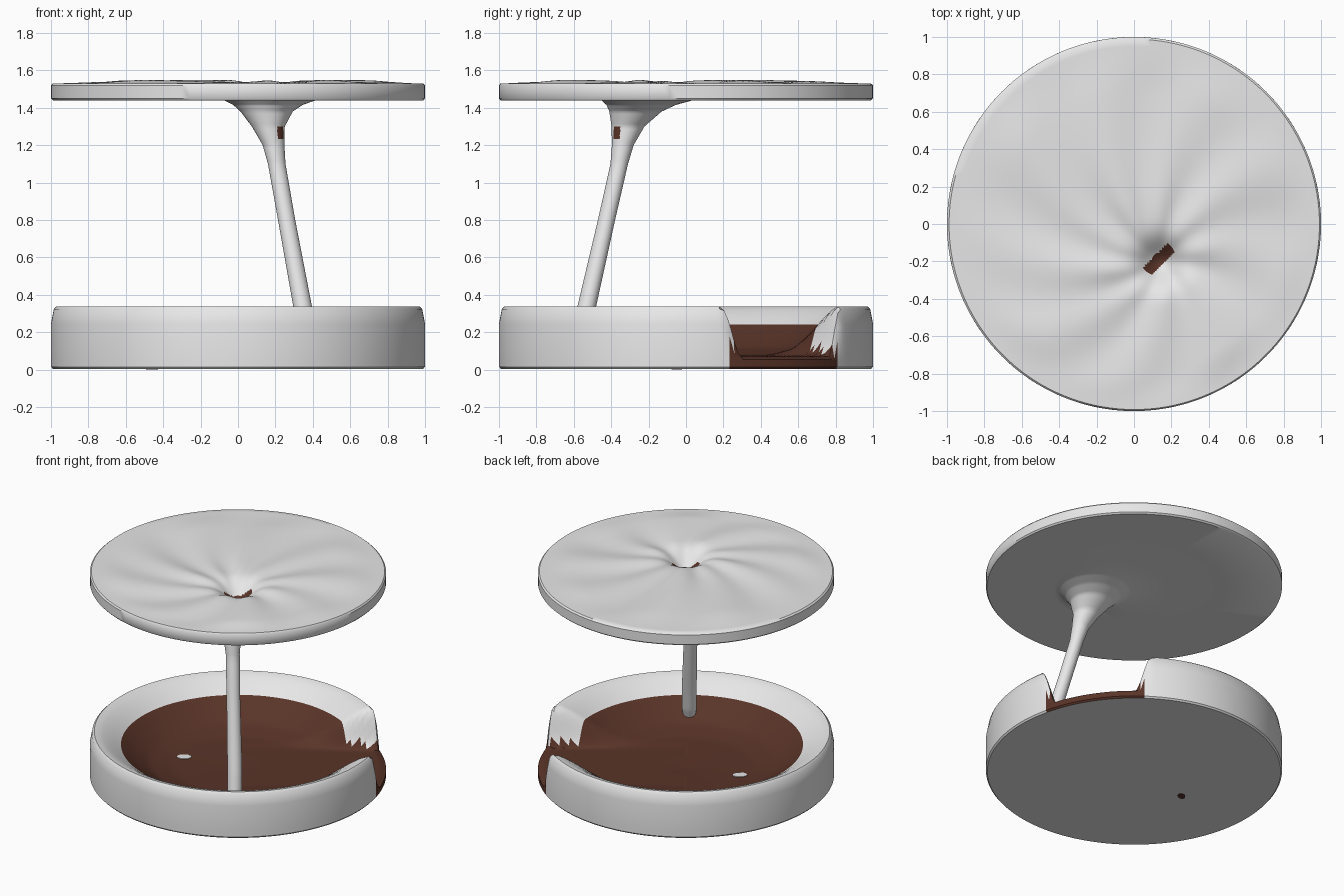
import bpy, bmesh, math
from mathutils import Vector

if "Cube" in bpy.data.objects:
    bpy.data.objects.remove(bpy.data.objects["Cube"])


def material(name, rgb):
    m = bpy.data.materials.new(name)
    m.diffuse_color = (*rgb, 1)
    m.use_nodes = True
    m.node_tree.nodes["Principled BSDF"].inputs["Base Color"].default_value = m.diffuse_color
    return m


WHITE = material("pale_white", (0.8, 0.8, 0.8))
BROWN = material("dark_brown", (0.10, 0.034, 0.021))


def lerp_table(table, x):
    """Piecewise linear lookup in [(x, value), ...]."""
    for (x0, v0), (x1, v1) in zip(table, table[1:]):
        if x <= x1:
            return v0 + (v1 - v0) * (x - x0) / (x1 - x0)
    return table[-1][1]


def smoothstep(a, b, x):
    t = max(0, min(1, (x - a) / (b - a)))
    return t * t * (3 - 2 * t)


def loft(name, rings, is_brown, angle=40):
    """Skin closed rings of points, cap both ends, colour faces by a rule."""
    bm = bmesh.new()
    vr = [[bm.verts.new(p) for p in ring] for ring in rings]
    n = len(vr[0])
    for a, b in zip(vr, vr[1:]):
        for i in range(n):
            j = (i + 1) % n
            bm.faces.new((a[i], a[j], b[j], b[i]))
    for ring in (vr[0], vr[-1]):
        bm.faces.new(ring)
    bmesh.ops.recalc_face_normals(bm, faces=bm.faces)
    for f in bm.faces:
        f.material_index = int(is_brown(f.calc_center_median(), f.normal))
    me = bpy.data.meshes.new(name)
    bm.to_mesh(me)
    bm.free()
    me.materials.append(WHITE)
    me.materials.append(BROWN)
    ob = bpy.data.objects.new(name, me)
    bpy.context.collection.objects.link(ob)
    bpy.ops.object.select_all(action='DESELECT')
    ob.select_set(True)
    bpy.context.view_layer.objects.active = ob
    bpy.ops.object.shade_smooth_by_angle(angle=math.radians(angle))
    return ob


# --- Bowl: concave dish with a pouring notch cut through its rim ---
PROFILE = [(0, 0.065), (0.45, 0.08), (0.6, 0.115), (0.7, 0.175), (0.79, 0.24),
           (0.86, 0.29), (0.93, 0.33), (0.98, 0.34), (1, 0.335)]
NOTCH = math.radians(34)
FLOOR = 0.07


def notch_coords(x, y):
    along = x * math.cos(NOTCH) + y * math.sin(NOTCH)
    across = -x * math.sin(NOTCH) + y * math.cos(NOTCH)
    return along, across


def bowl_height(x, y):
    h = lerp_table(PROFILE, math.hypot(x, y))
    along, across = notch_coords(x, y)
    if along > 0 and h > FLOOR:
        h = FLOOR + (h - FLOOR) * smoothstep(0.28, 0.385, abs(across))
    return h


def bowl_brown(c, n):
    along, across = notch_coords(c.x, c.y)
    r = math.hypot(c.x, c.y)
    if n.z < -0.9:
        return False
    if r < 0.79:                       # pool lining the dish
        return True
    if along < 0 or abs(across) > 0.35:
        return False
    return c.z < 0.11                  # spill through the notch and over the lip


SEG = 240
CIRCLE = [(math.cos(2 * math.pi * i / SEG), math.sin(2 * math.pi * i / SEG))
          for i in range(SEG)]
rings = []
for k in range(1, 34):
    r = 0.03 * k - 0.02
    rings.append([(r * c, r * s, bowl_height(r * c, r * s)) for c, s in CIRCLE])
for drop in (0.012, 0.09):             # outer wall following the rim height
    rr = 0.985 if drop < 0.05 else 1.0
    rings.append([(rr * c, rr * s, max(0.055, bowl_height(c, s) - drop)) for c, s in CIRCLE])
for r, z in ((1.0, 0.05), (1.0, 0.015), (0.99, 0.004)):
    rings.append([(r * c, r * s, z) for c, s in CIRCLE])
loft("bowl", rings, bowl_brown)

# --- Upper disc with a funnel dimple, flowing into the slanted stem ---
HUB = Vector((0.14, -0.2))
SEG2 = 144
ANG = [2 * math.pi * i / SEG2 for i in range(SEG2)]


def disc_ring(t, r_out, z_of):
    """Ring blended from the hub (t = 0) to the outer circle (t = 1)."""
    pts = []
    for a in ANG:
        x = HUB.x * (1 - t) + r_out * t * math.cos(a)
        y = HUB.y * (1 - t) + r_out * t * math.sin(a)
        pts.append((x, y, z_of(x, y, t, a)))
    return pts


def top_height(x, y, t, a):
    d = math.hypot(x - HUB.x, y - HUB.y)
    fade = smoothstep(0.05, 0.3, t) * (1 - smoothstep(0.75, 1, t))
    ripple = 0.007 * math.sin(9 * a + 5 * t) + 0.006 * math.sin(4 * a - 3 * t + 1)
    return 1.53 + ripple * fade + 0.006 * fade - 0.11 * math.exp(-(d / 0.11) ** 2)


rings = [disc_ring(0.004 + 0.986 * (k / 44) ** 1.4, 1.0, top_height) for k in range(45)]
for t, z in ((1.0, 1.52), (1.0, 1.45), (0.99, 1.44), (0.7, 1.44), (0.4, 1.44)):
    rings.append(disc_ring(t, 1.0, lambda x, y, t, a, z=z: z))

# stem stations: z, centre x, centre y, radius
STEM = [(1.438, 0.17, -0.21, 0.24), (1.415, 0.16, -0.24, 0.185), (1.38, 0.153, -0.27, 0.14),
        (1.30, 0.162, -0.31, 0.088), (1.2, 0.19, -0.338, 0.058), (1.1, 0.207, -0.357, 0.047),
        (0.8, 0.26, -0.425, 0.046), (0.34, 0.345, -0.53, 0.05), (0.2, 0.365, -0.56, 0.05),
        (0.13, 0.375, -0.575, 0.04)]
for s0, s1 in zip(STEM, STEM[1:]):
    for k in range(6):
        z, x, y, r = [p + (q - p) * k / 6 for p, q in zip(s0, s1)]
        rings.append([(x + r * math.cos(a), y + r * math.sin(a), z) for a in ANG])
z, x, y, r = STEM[-1]
rings.append([(x + r * math.cos(a), y + r * math.sin(a), z) for a in ANG])


def upper_brown(c, n):
    # streak in the funnel
    if n.z > 0 and c.z > 1.4:
        u = ((c.x - 0.135) + (c.y + 0.19)) * 0.7071
        v = ((c.x - 0.135) - (c.y + 0.19)) * 0.7071
        return abs(u) < 0.09 and abs(v) < 0.03
    # spot on the stem
    return abs(c.z - 1.27) < 0.032 and math.hypot(c.x - 0.222, c.y + 0.365) < 0.024


loft("disc_and_stem", rings, upper_brown)


# --- Small spots on the pool and under the bowl ---
def spot(name, x, y, z, rx, ry, mat):
    bpy.ops.mesh.primitive_cylinder_add(vertices=24, radius=1, depth=1, location=(x, y, z),
                                        rotation=(0, 0, math.radians(35)))
    ob = bpy.context.object
    ob.name = name
    ob.scale = (rx, ry, 0.004)
    ob.data.materials.append(mat)


spot("pool_spot", -0.38, -0.09, 0.08, 0.05, 0.035, WHITE)
spot("underside_spot", -0.46, -0.05, 0.003, 0.035, 0.025, BROWN)
